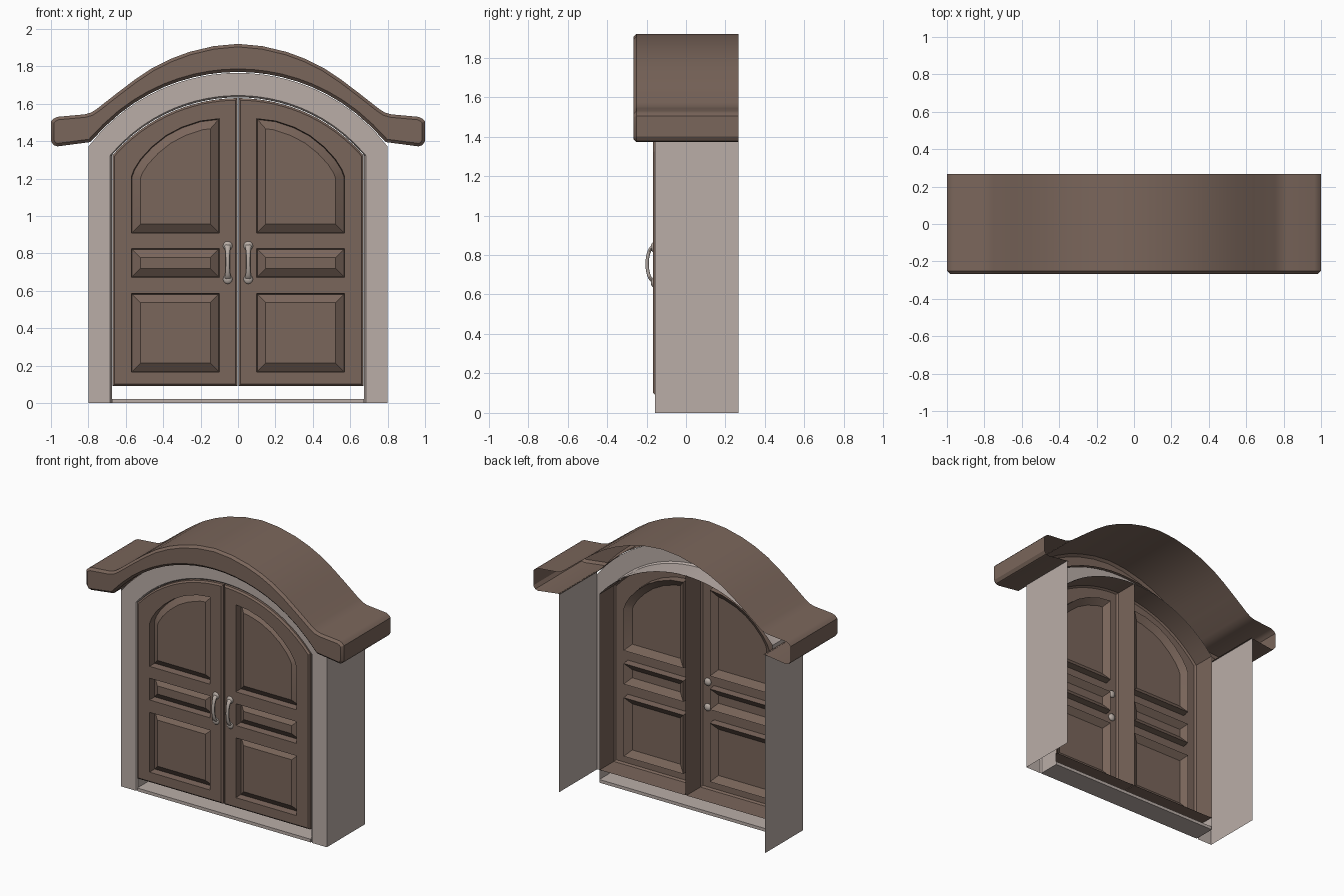
import bpy, bmesh, math
from mathutils import Vector
from mathutils.geometry import tessellate_polygon

if "Cube" in bpy.data.objects:
    bpy.data.objects.remove(bpy.data.objects["Cube"])


def material(name, rgb):
    m = bpy.data.materials.new(name)
    m.diffuse_color = (*rgb, 1)
    m.use_nodes = True
    m.node_tree.nodes["Principled BSDF"].inputs["Base Color"].default_value = m.diffuse_color
    return m


BROWN = material("brown wood", (0.195, 0.132, 0.104))
STONE = material("pale stone", (0.49, 0.42, 0.39))
METAL = material("pale metal", (0.47, 0.41, 0.37))


def finish(bm, name, mat, mirror=False, angle=30):
    bmesh.ops.remove_doubles(bm, verts=bm.verts, dist=0.0001)
    bmesh.ops.recalc_face_normals(bm, faces=bm.faces)
    me = bpy.data.meshes.new(name)
    bm.to_mesh(me)
    bm.free()
    me.materials.append(mat)
    ob = bpy.data.objects.new(name, me)
    bpy.context.collection.objects.link(ob)
    if mirror:
        ob.modifiers.new("mirror", 'MIRROR').use_mirror_merge = False
    bpy.ops.object.select_all(action='DESELECT')
    ob.select_set(True)
    bpy.context.view_layer.objects.active = ob
    bpy.ops.object.shade_smooth_by_angle(angle=math.radians(angle))
    return ob


def at_y(loop, y):
    return [Vector((x, y, z)) for x, z in loop]


def loft(bm, loops, closed=True, cap=False):
    rows = [[bm.verts.new(p) for p in lp] for lp in loops]
    n = len(rows[0])
    for a, b in zip(rows, rows[1:]):
        for i in range(n if closed else n - 1):
            j = (i + 1) % n
            bm.faces.new((a[i], a[j], b[j], b[i]))
    if cap:
        bm.faces.new(rows[0])
    return rows


def inset(loop, d):
    """Mitred inward offset of a counter-clockwise (x, z) loop."""
    out = []
    for i, p in enumerate(loop):
        p, a, b = Vector(p), Vector(loop[i - 1]), Vector(loop[(i + 1) % len(loop)])
        e1, e2 = (p - a).normalized(), (b - p).normalized()
        n1, n2 = Vector((-e1.y, e1.x)), Vector((-e2.y, e2.x))
        out.append(tuple(p + (n1 + n2) * d / max(0.3, 1 + n1.dot(n2))))
    return out


def arc(x, top, r):
    return top - r + math.sqrt(r * r - x * x)


def span(a, b, n):
    return [a + (b - a) * i / n for i in range(n + 1)]


# roof: arched hood with flared eaves, open at the back
half_top = [(0.985, 1.52), (0.965, 1.53), (0.82, 1.543), (0.785, 1.553), (0.755, 1.572),
            (0.64, 1.662), (0.55, 1.73), (0.46, 1.79), (0.36, 1.84), (0.26, 1.877), (0.13, 1.908)]
right = [(0.79, 1.395), (0.965, 1.372), (0.985, 1.378), (1.0, 1.40), (1.0, 1.505)] + half_top
shell = right + [(0, 1.92)] + [(-x, z) for x, z in reversed(right)]
under = [(x, arc(x, 1.77, 1.01)) for x in span(-0.79, 0.79, 20)[1:-1]]
outline = shell + under
bm = bmesh.new()
loft(bm, [at_y(inset(outline, 0.016), -0.267), at_y(outline, -0.251), at_y(outline, -0.14)], cap=True)
loft(bm, [at_y(shell, -0.14), at_y(shell, 0.267)], closed=False)
finish(bm, "roof_hood", BROWN)

# frame: pale surround with an arched opening, reveal and deep side walls
N = 24
outer = [(-0.8, 0)] + [(x, arc(x, 1.765, 1.01)) for x in span(-0.8, 0.8, N)] + [(0.8, 0)]


def opening(w, top):
    return [(-w, 0)] + [(x, arc(x, top, 0.89)) for x in span(-w, w, N)] + [(w, 0)]


bm = bmesh.new()
loft(bm, [at_y(opening(0.674, 1.634), 0.0), at_y(opening(0.674, 1.634), -0.145),
          at_y(opening(0.684, 1.644), -0.157), at_y(outer, -0.157)], closed=False)
for s in (-0.8, 0.8):
    wall = [(s, 0), (s, 1.395)]
    loft(bm, [at_y(wall, -0.157), at_y(wall, 0.267)], closed=False)
finish(bm, "door_frame", STONE)

# sill
bm = bmesh.new()
bmesh.ops.create_cube(bm, size=1)
for v in bm.verts:
    v.co = Vector((v.co.x * 1.346, v.co.y * 0.156 - 0.078, v.co.z * 0.022 + 0.011))
finish(bm, "sill", STONE)

# doors: hollow leaf with three raised panels, mirrored
leaf = [(0.003, 0.09), (0.67, 0.09)] + [(x, arc(x, 1.63, 0.89)) for x in span(0.67, 0.003, 14)]


def rect(z0, z1):
    return [(0.10, z0), (0.57, z0), (0.57, z1), (0.10, z1)]


arched = [(0.10, 0.908), (0.57, 0.908), (0.57, 1.21), (0.555, 1.25), (0.52, 1.305), (0.46, 1.37),
          (0.385, 1.43), (0.30, 1.475), (0.20, 1.508), (0.10, 1.52)]
panels = [rect(0.165, 0.585), rect(0.672, 0.825), arched]
FRONT = -0.167
bm = bmesh.new()
face = inset(leaf, 0.011)
loft(bm, [at_y(face, FRONT), at_y(leaf, FRONT + 0.011), at_y(leaf, 0.0)])
loops = [at_y(l, FRONT) for l in [face] + panels]
verts = [bm.verts.new(p) for l in loops for p in l]
flat = [[Vector((p.x, p.z, 0)) for p in l] for l in loops]
for tri in tessellate_polygon(flat):
    bm.faces.new([verts[i] for i in tri])
for p in panels:
    loft(bm, [at_y(inset(p, 0.048), FRONT + 0.018), at_y(inset(p, 0.004), FRONT + 0.05),
              at_y(p, FRONT)], cap=True)
finish(bm, "door_leaves", BROWN, mirror=True, angle=20)

# handles: bowed grip between two flattened knobs, mirrored
bm = bmesh.new()
rings = []
for t in span(0, 1, 14):
    a = math.pi * t
    c = Vector((0.055, -0.16 - 0.037 * math.sin(a), 0.755 - 0.09 * math.cos(a)))
    tan = Vector((0, -0.037 * math.cos(a), 0.09 * math.sin(a))).normalized()
    side = Vector((1, 0, 0))
    nor = tan.cross(side)
    r = 0.011 + 0.007 * abs(math.cos(a)) ** 3
    rings.append([c + side * r * math.cos(k * math.tau / 10) + nor * 0.009 * math.sin(k * math.tau / 10)
                  for k in range(10)])
loft(bm, rings)
for z in (0.662, 0.84):
    ball = bmesh.ops.create_uvsphere(bm, u_segments=14, v_segments=8, radius=0.026)
    for v in ball["verts"]:
        v.co = Vector((v.co.x + 0.055, v.co.y * 0.6 - 0.163, v.co.z + z))
finish(bm, "door_handles", METAL, mirror=True, angle=50)
